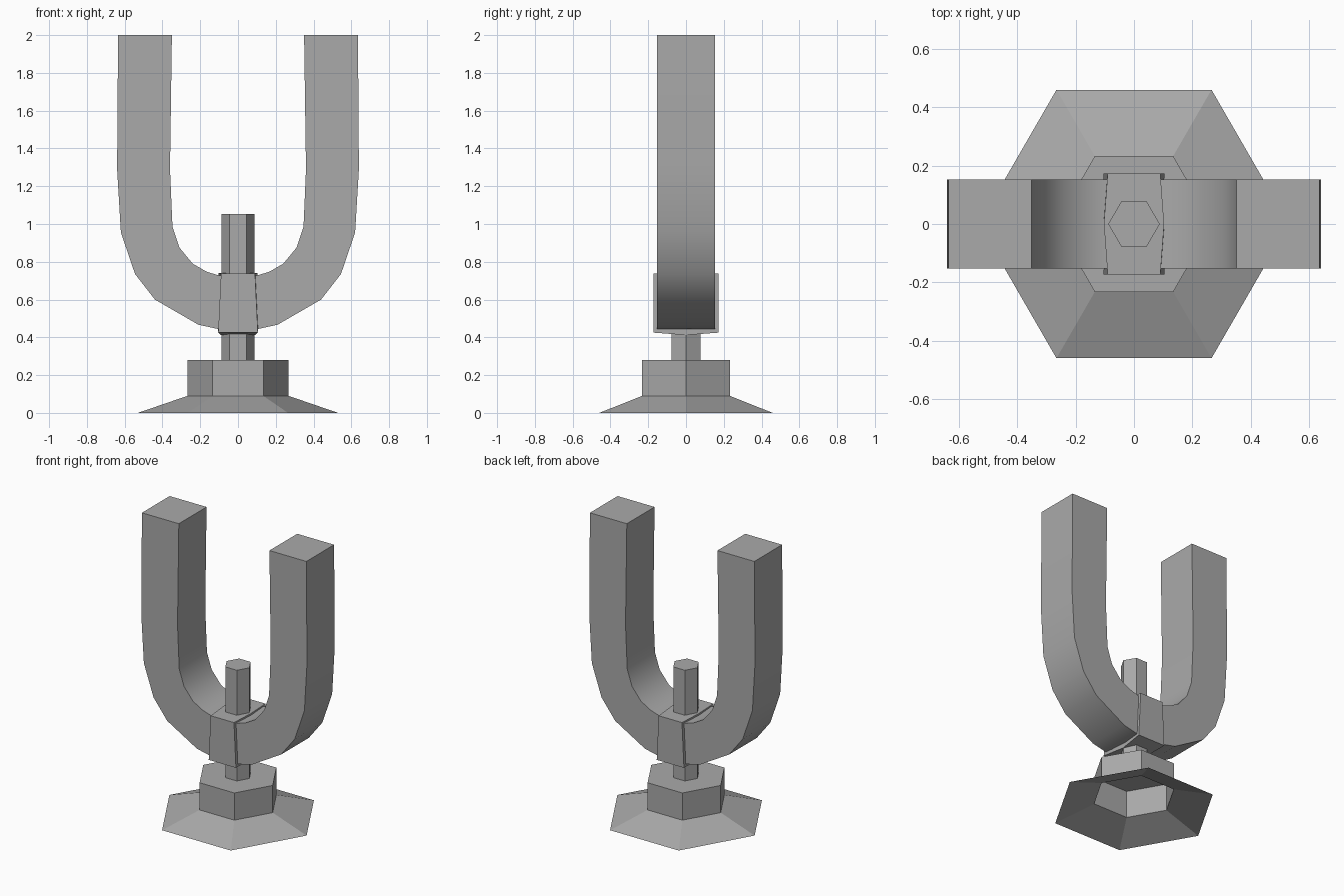
import bpy, bmesh
from math import cos, sin, pi, radians

if "Cube" in bpy.data.objects:
    bpy.data.objects.remove(bpy.data.objects["Cube"])

GREY = (0.4, 0.4, 0.4, 1)
grey = bpy.data.materials.new("plain grey")
grey.use_nodes = True
grey.diffuse_color = GREY
grey.node_tree.nodes["Principled BSDF"].inputs["Base Color"].default_value = GREY


def loft(name, rings, cap_start=True, cap_end=True, fix_normals=True, smooth=False):
    """Bridge matching closed rings of points into one skin."""
    bm = bmesh.new()
    loops = [[bm.verts.new(p) for p in ring] for ring in rings]
    for a, b in zip(loops, loops[1:]):
        n = len(a)
        for i in range(n):
            j = (i + 1) % n
            bm.faces.new((a[i], a[j], b[j], b[i]))
    if cap_start:
        bm.faces.new(loops[0][::-1])
    if cap_end:
        bm.faces.new(loops[-1])
    if fix_normals:
        bmesh.ops.recalc_face_normals(bm, faces=bm.faces)
    mesh = bpy.data.meshes.new(name)
    bm.to_mesh(mesh)
    bm.free()
    mesh.materials.append(grey)
    obj = bpy.data.objects.new(name, mesh)
    bpy.context.collection.objects.link(obj)
    if smooth:
        bpy.ops.object.select_all(action="DESELECT")
        obj.select_set(True)
        bpy.context.view_layer.objects.active = obj
        bpy.ops.object.shade_smooth_by_angle(angle=radians(32))
    return obj


def hexagon(radius, z):
    return [(radius * cos(i * pi / 3), radius * sin(i * pi / 3), z) for i in range(6)]


# Flared foot and nut: a hollow shell, open underneath
loft("flared_foot", [hexagon(0.53, 0), hexagon(0.268, 0.09), hexagon(0.268, 0.28)],
     cap_start=False, fix_normals=False)

# Hexagonal stem through the collar
loft("stem", [hexagon(0.088, 0.28), hexagon(0.088, 1.053)])

# U-shaped fork: outer and inner outline of one arm, mirrored for the other
outer = [(0.635, 2), (0.64, 1.29), (0.62, 0.955), (0.545, 0.735),
         (0.44, 0.6), (0.21, 0.467), (0.1, 0.443)]
inner = [(0.35, 2), (0.36, 1.29), (0.347, 0.987), (0.31, 0.875),
         (0.24, 0.79), (0.167, 0.748), (0.1, 0.727)]
half = list(zip(outer, inner))
path = half + [((-ox, oz), (-ix, iz)) for (ox, oz), (ix, iz) in half[::-1]]
D = 0.153
loft("fork", [[(ox, -D, oz), (ox, D, oz), (ix, D, iz), (ix, -D, iz)]
              for (ox, oz), (ix, iz) in path], smooth=True)


# Collar clamped round the middle of the fork, bulging at mid depth
def collar_ring(y, top, z_top, bottom, z_bottom):
    return [(-bottom, y, z_bottom), (bottom, y, z_bottom), (top, y, z_top), (-top, y, z_top)]


loft("collar", [collar_ring(-0.173, 0.09, 0.737, 0.105, 0.425),
                collar_ring(0, 0.103, 0.74, 0.09, 0.412),
                collar_ring(0.173, 0.09, 0.737, 0.105, 0.425)])
